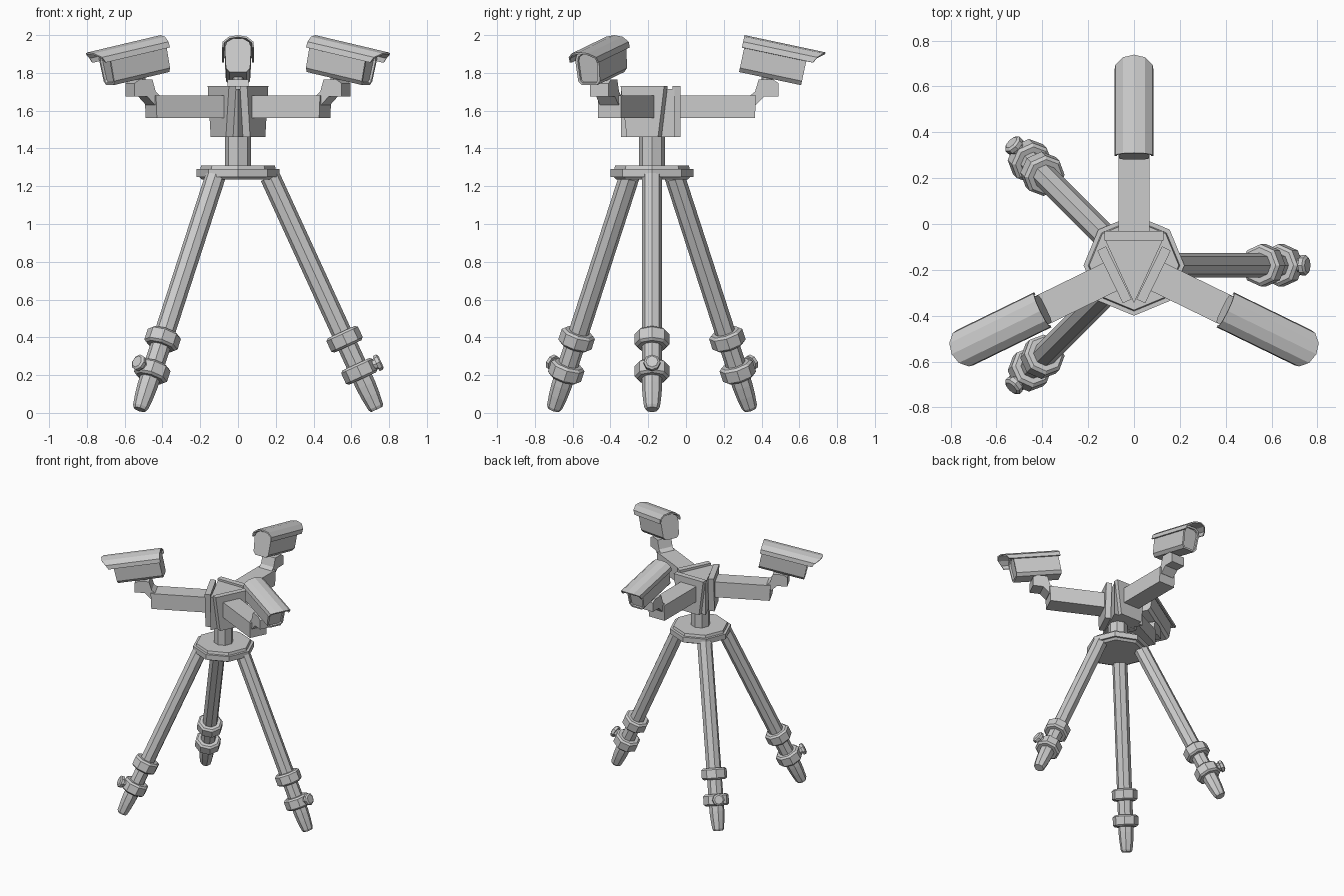
import bpy, bmesh
from math import sin, cos, pi, radians
from mathutils import Matrix, Vector

if "Cube" in bpy.data.objects:
    bpy.data.objects.remove(bpy.data.objects["Cube"])

CY = -0.18  # y of the tripod axis


def finish(bm, name, mat):
    bmesh.ops.recalc_face_normals(bm, faces=bm.faces[:])
    me = bpy.data.meshes.new(name)
    bm.to_mesh(me)
    bm.free()
    ob = bpy.data.objects.new(name, me)
    ob.matrix_world = mat
    bpy.context.collection.objects.link(ob)
    return ob


def loft(rings, name, mat, inset=None):
    """Closed solid through matching rings of points."""
    bm = bmesh.new()
    vs = [[bm.verts.new(p) for p in ring] for ring in rings]
    n = len(vs[0])
    for a, b in zip(vs, vs[1:]):
        for i in range(n):
            j = (i + 1) % n
            bm.faces.new((a[i], a[j], b[j], b[i]))
    bm.faces.new(vs[0][::-1])
    end = bm.faces.new(vs[-1])
    if inset:
        bmesh.ops.recalc_face_normals(bm, faces=bm.faces[:])
        bmesh.ops.inset_region(bm, faces=[end], thickness=inset, depth=0)
        bmesh.ops.inset_region(bm, faces=[end], thickness=0.002, depth=-0.012)
    return finish(bm, name, mat)


def turned(profile, name, mat, sides=8):
    """Low-poly turned part from (radius, height) pairs."""
    return loft([[(r * cos(2 * pi * i / sides), r * sin(2 * pi * i / sides), z)
                  for i in range(sides)] for r, z in profile], name, mat)


def slab_x(profile, half, name, mat):
    """Side profile (y, z) extruded across x."""
    return loft([[(x, y, z) for y, z in profile] for x in (-half, half)], name, mat)


axis = Matrix.Translation((0, CY, 0))

# Tripod plate and post
turned([(0.19, 1.235), (0.205, 1.25), (0.22, 1.25), (0.22, 1.29),
        (0.20, 1.29), (0.195, 1.31)], "tripod_plate", axis)
turned([(0.07, 1.30), (0.07, 1.47)], "centre_post", axis)

# Legs with clamp rings and knobs
top, foot = Vector((0.17, 0, 1.25)), Vector((0.735, 0, 0.018))
along = (foot - top).normalized()
out = Vector((-along.z, 0, along.x))
length = (foot - top).length
for k, deg in enumerate((0, 135, 225), 1):
    m = Matrix((out, along.cross(out), along)).transposed().to_4x4()
    m.translation = top
    m = axis @ Matrix.Rotation(radians(deg), 4, 'Z') @ m
    turned([(0.054, 0), (0.054, length - 0.14), (0.05, length - 0.08),
            (0.042, length - 0.015), (0.034, length)], f"leg_{k}", m)
    for tag, z in (("upper", 0.39), ("lower", 0.22)):
        s = (1.25 - z) / -along.z
        turned([(0.078, s - 0.042), (0.092, s - 0.03), (0.092, s + 0.03),
                (0.078, s + 0.042)], f"{tag}_clamp_{k}", m)
    knob = m @ Matrix.Translation((0, 0, s)) @ Matrix.Rotation(pi / 2, 4, 'Y')
    turned([(0.03, 0.06), (0.03, 0.098), (0.044, 0.098), (0.044, 0.118),
            (0.032, 0.126)], f"clamp_knob_{k}", knob)

# Triangular head block
tri = [(-0.13, -0.06), (0.13, -0.06), (0, -0.345)]
loft([[(x, y, z) for x, y in tri] for z in (1.46, 1.715)],
     "head_block", Matrix())

# Cross-sections of the camera body and hood, x against height
half_body = [(0.045, -0.192), (0.064, -0.17), (0.07, -0.06), (0.06, -0.03), (0.03, -0.012)]
body = half_body + [(-x, v) for x, v in reversed(half_body)]
half_hood = [(0.08, -0.062, 0.385), (0.077, -0.033, 0.40), (0.046, -0.008, 0.428)]
hood = half_hood + [(0, 0, 0.438)] + [(-x, v, u) for x, v, u in reversed(half_hood)]


def arm_and_camera(name, deg, shift):
    m = (axis @ Matrix.Rotation(radians(deg - 90), 4, 'Z')
         @ Matrix.Translation((0, -CY + shift, 0)))
    # Tapered mounting plate
    plate = [(-0.128, 1.73), (0.128, 1.73), (0.092, 1.46), (-0.092, 1.46)]
    loft([[(x, y, z) for x, z in plate] for y in (-0.072, -0.03)],
         name + "_mount_plate", m)
    # Arm, elbow and neck
    slab_x([(-0.05, 1.56), (0.365, 1.56), (0.37, 1.68), (-0.05, 1.68)], 0.068,
           name + "_arm", m)
    slab_x([(0.34, 1.63), (0.37, 1.63), (0.415, 1.675), (0.49, 1.675), (0.49, 1.745),
            (0.46, 1.765), (0.385, 1.765), (0.365, 1.70), (0.34, 1.68)],
           0.055, name + "_elbow", m)
    turned([(0.03, 1.75), (0.03, 1.82)], name + "_neck",
           m @ Matrix.Translation((0, 0.43, 0)))
    # Tilted camera body with recessed window
    cam = m @ Matrix.Translation((0, 0.309, 1.995)) @ Matrix.Rotation(radians(-12), 4, 'X')
    loft([[(x, u, v) for x, v in body] for u in (0.012, 0.348)],
         name + "_camera_body", cam, inset=0.014)
    # Arched sun hood with pointed visor
    bm = bmesh.new()
    a = [bm.verts.new((x, 0, v)) for x, v, u in hood]
    b = [bm.verts.new((x, u, v)) for x, v, u in hood]
    for i in range(len(hood) - 1):
        bm.faces.new((a[i], b[i], b[i + 1], a[i + 1]))
    ob = finish(bm, name + "_camera_hood", cam)
    mod = ob.modifiers.new("thickness", 'SOLIDIFY')
    mod.thickness = 0.01
    mod.offset = 0


arm_and_camera("back", 90, 0)
arm_and_camera("left", 206, -0.034)
arm_and_camera("right", 334, -0.034)
